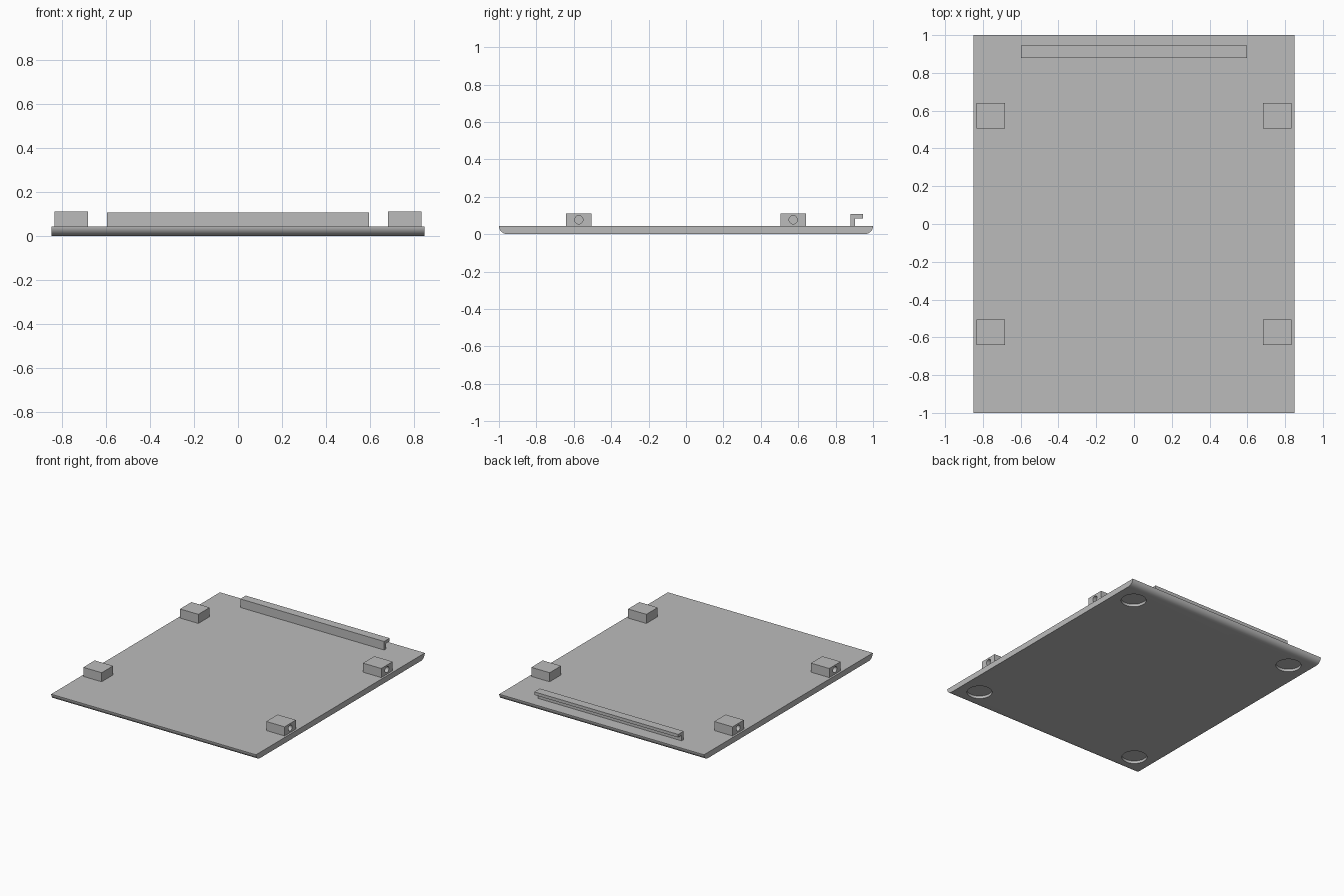
import bpy, bmesh, math
from mathutils import Matrix, Vector

cube = bpy.data.objects.get("Cube")
if cube:
    bpy.data.objects.remove(cube, do_unlink=True)

grey = bpy.data.materials.new("plain_grey")
grey.use_nodes = True
colour = (0.5, 0.5, 0.5, 1)
grey.diffuse_color = colour
grey.node_tree.nodes["Principled BSDF"].inputs["Base Color"].default_value = colour

TOP = 0.043          # upper face of the panel


def add_object(name, bm):
    bmesh.ops.recalc_face_normals(bm, faces=bm.faces[:])
    mesh = bpy.data.meshes.new(name)
    bm.to_mesh(mesh)
    bm.free()
    mesh.materials.append(grey)
    obj = bpy.data.objects.new(name, mesh)
    bpy.context.collection.objects.link(obj)
    return obj


def extrude_profile(name, points, half_width):
    """Extrude a (y, z) outline along x."""
    bm = bmesh.new()
    face = bm.faces.new([bm.verts.new((-half_width, y, z)) for y, z in points])
    new = bmesh.ops.extrude_face_region(bm, geom=[face])["geom"]
    moved = [v for v in new if isinstance(v, bmesh.types.BMVert)]
    bmesh.ops.translate(bm, vec=(2 * half_width, 0, 0), verts=moved)
    return add_object(name, bm)


def box(name, centre, size):
    bm = bmesh.new()
    bmesh.ops.create_cube(bm, size=1, matrix=Matrix.Translation(centre) @ Matrix.Diagonal((*size, 1)))
    return add_object(name, bm)


def drill(obj, centre, radius, depth, along_x=False):
    """Cut a round blind hole, its cutter centred on the surface."""
    turn = Matrix.Rotation(math.pi / 2, 4, 'Y') if along_x else Matrix()
    bm = bmesh.new()
    bmesh.ops.create_cone(bm, cap_ends=True, segments=48, radius1=radius, radius2=radius,
                          depth=2 * depth, matrix=Matrix.Translation(centre) @ turn)
    cutter = add_object("hole_cutter", bm)
    cutter.hide_render = True
    mod = obj.modifiers.new("hole", 'BOOLEAN')
    mod.operation = 'DIFFERENCE'
    mod.solver = 'EXACT'
    mod.object = cutter
    bpy.context.view_layer.objects.active = obj
    bpy.ops.object.modifier_apply(modifier=mod.name)
    bpy.data.objects.remove(cutter, do_unlink=True)


def smooth(obj):
    bpy.ops.object.select_all(action='DESELECT')
    obj.select_set(True)
    bpy.context.view_layer.objects.active = obj
    bpy.ops.object.shade_smooth_by_angle(angle=math.radians(30))


# Panel with rounded lower front and back edges
ROUND = 0.047
STEPS = 12
arc = []
for i in range(STEPS + 1):
    a = math.pi / 2 * i / STEPS
    arc.append((1 - ROUND + ROUND * math.cos(a), TOP - TOP * math.sin(a)))
outline = arc + [(-y, z) for y, z in reversed(arc)]
panel = extrude_profile("panel", outline, 0.85)

# Round recesses for the feet under the panel
for x in (-0.7, 0.7):
    for y in (-0.83, 0.83):
        drill(panel, (x, y, 0), 0.087, 0.02)
smooth(panel)

# Hinge blocks with blind holes in their outer sides
for side, side_name in ((1, "left"), (-1, "right")):
    for end, end_name in ((-1, "front"), (1, "back")):
        block = box(f"{end_name}_{side_name}_block",
                    Vector((side * 0.759, end * 0.573, 0.0765)), (0.152, 0.135, 0.069))
        drill(block, (side * 0.835, end * 0.573, 0.077), 0.022, 0.1, along_x=True)
        smooth(block)

# Hooked catch rail along the back
rail = [(0.88, TOP), (0.904, TOP), (0.904, 0.084), (0.945, 0.084), (0.945, 0.107), (0.88, 0.107)]
extrude_profile("catch_rail", rail, 0.597)
